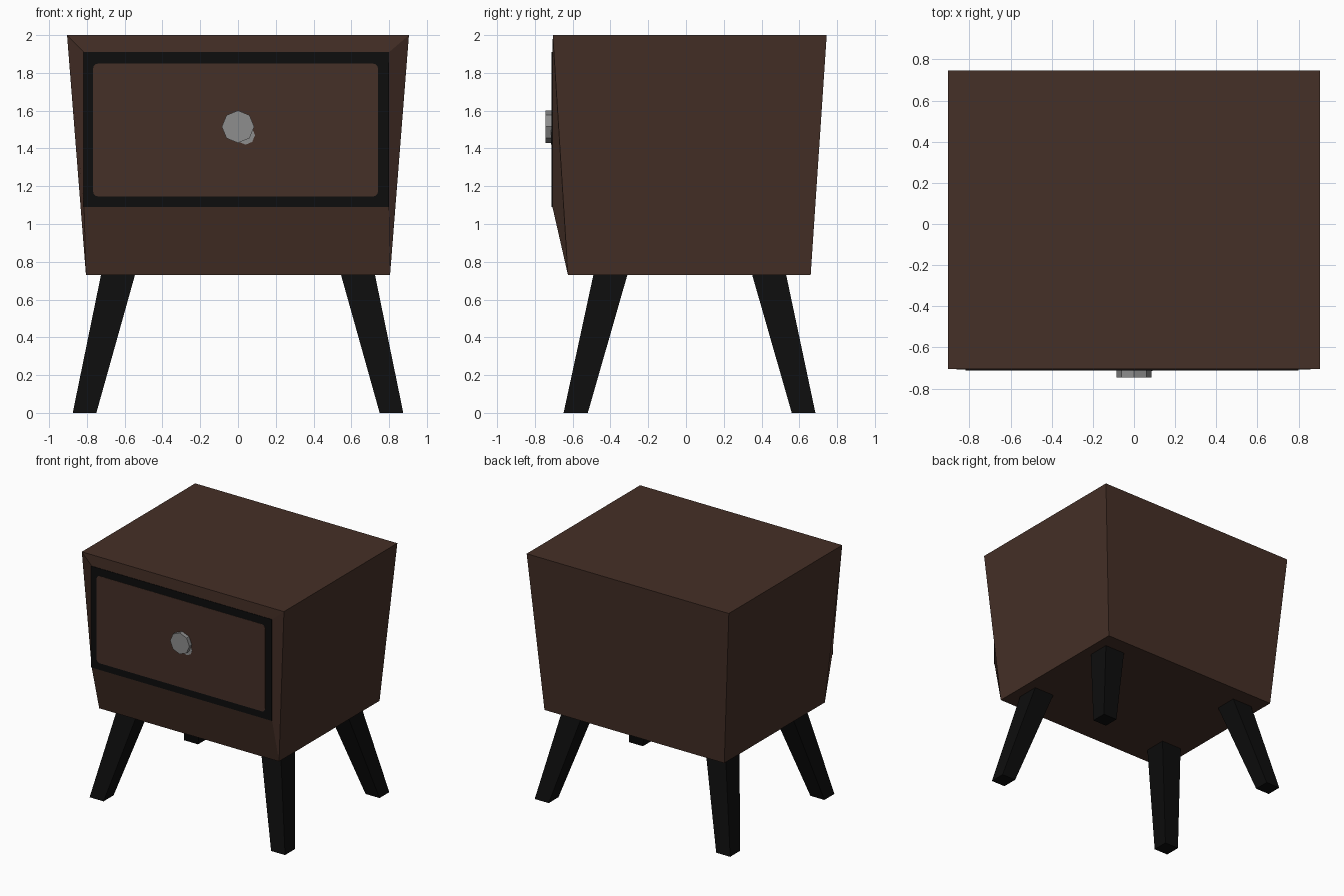
import bpy, bmesh, math

if "Cube" in bpy.data.objects:
    bpy.data.objects.remove(bpy.data.objects["Cube"])


def material(name, rgb):
    m = bpy.data.materials.new(name)
    m.diffuse_color = (*rgb, 1)
    m.use_nodes = True
    m.node_tree.nodes["Principled BSDF"].inputs["Base Color"].default_value = m.diffuse_color
    return m


BROWN = material("dark brown wood", (0.060, 0.029, 0.020))
BLACK = material("black paint", (0.004, 0.004, 0.004))
GREY = material("grey metal", (0.27, 0.27, 0.27))


def make(name, bm, mat):
    bmesh.ops.recalc_face_normals(bm, faces=bm.faces)
    mesh = bpy.data.meshes.new(name)
    bm.to_mesh(mesh)
    bm.free()
    mesh.materials.append(mat)
    ob = bpy.data.objects.new(name, mesh)
    bpy.context.collection.objects.link(ob)
    return ob


def taper(bm, low, z0, high, z1):
    """Six-sided block between two rectangles (x0, x1, y0, y1)."""
    rings = []
    for (x0, x1, y0, y1), z in ((low, z0), (high, z1)):
        rings.append([bm.verts.new((x, y, z)) for x, y in
                      ((x0, y0), (x1, y0), (x1, y1), (x0, y1))])
    a, b = rings
    bm.faces.new(a)
    bm.faces.new(b)
    return [bm.faces.new((a[i], a[(i + 1) % 4], b[(i + 1) % 4], b[i]))
            for i in range(4)]


def plate(name, points, y_back, y_front, mat):
    """Flat (x, z) outline extruded along y."""
    bm = bmesh.new()
    face = bm.faces.new([bm.verts.new((x, y_back, z)) for x, z in points])
    new = bmesh.ops.extrude_face_region(bm, geom=[face])["geom"]
    bmesh.ops.translate(bm, vec=(0, y_front - y_back, 0),
                        verts=[v for v in new if isinstance(v, bmesh.types.BMVert)])
    return make(name, bm, mat)


def rect(x0, x1, z0, z1, r=0.0):
    if r == 0:
        return [(x0, z0), (x1, z0), (x1, z1), (x0, z1)]
    pts = []
    for k, (cx, cz) in enumerate(((x1 - r, z1 - r), (x0 + r, z1 - r),
                                  (x0 + r, z0 + r), (x1 - r, z0 + r))):
        for s in range(4):
            a = math.pi / 2 * (k + s / 3)
            pts.append((cx + r * math.cos(a), cz + r * math.sin(a)))
    return pts


def octagon(cx, cz, r):
    return [(cx + r * math.cos(i * math.pi / 4), cz + r * math.sin(i * math.pi / 4))
            for i in range(8)]


# Cabinet body: tapered box whose front is inset to an upright drawer face
bm = bmesh.new()
front = taper(bm, (-0.805, 0.805, -0.625, 0.66), 0.73,
              (-0.905, 0.905, -0.705, 0.745), 2.0)[0]
bmesh.ops.inset_individual(bm, faces=[front], thickness=0.1)
for v in front.verts:
    v.co = (0.80 if v.co.x > 0 else -0.815, -0.707, 1.91 if v.co.z > 1.4 else 1.09)
make("cabinet_body", bm, BROWN)

# Drawer: black border plate with a brown panel on it
plate("drawer_border", rect(-0.818, 0.80, 1.09, 1.91), -0.705, -0.711, BLACK)
plate("drawer_panel", rect(-0.768, 0.742, 1.145, 1.85, 0.03), -0.708, -0.713, BROWN)

# Octagonal knob and the small grey patch behind it
plate("drawer_knob", octagon(0, 1.515, 0.086), -0.708, -0.745, GREY)
plate("knob_patch", octagon(0.04, 1.47, 0.05), -0.710, -0.715, GREY)

# Splayed, tapered legs
for side, sx in (("right", 1), ("left", -1)):
    for end, low_y, high_y in (("front", (-0.648, -0.52), (-0.49, -0.31)),
                               ("back", (0.56, 0.685), (0.35, 0.53))):
        bm = bmesh.new()
        taper(bm, (sx * 0.75, sx * 0.875, *low_y), 0,
              (sx * 0.545, sx * 0.725, *high_y), 0.732)
        make(f"{end}_{side}_leg", bm, BLACK)
